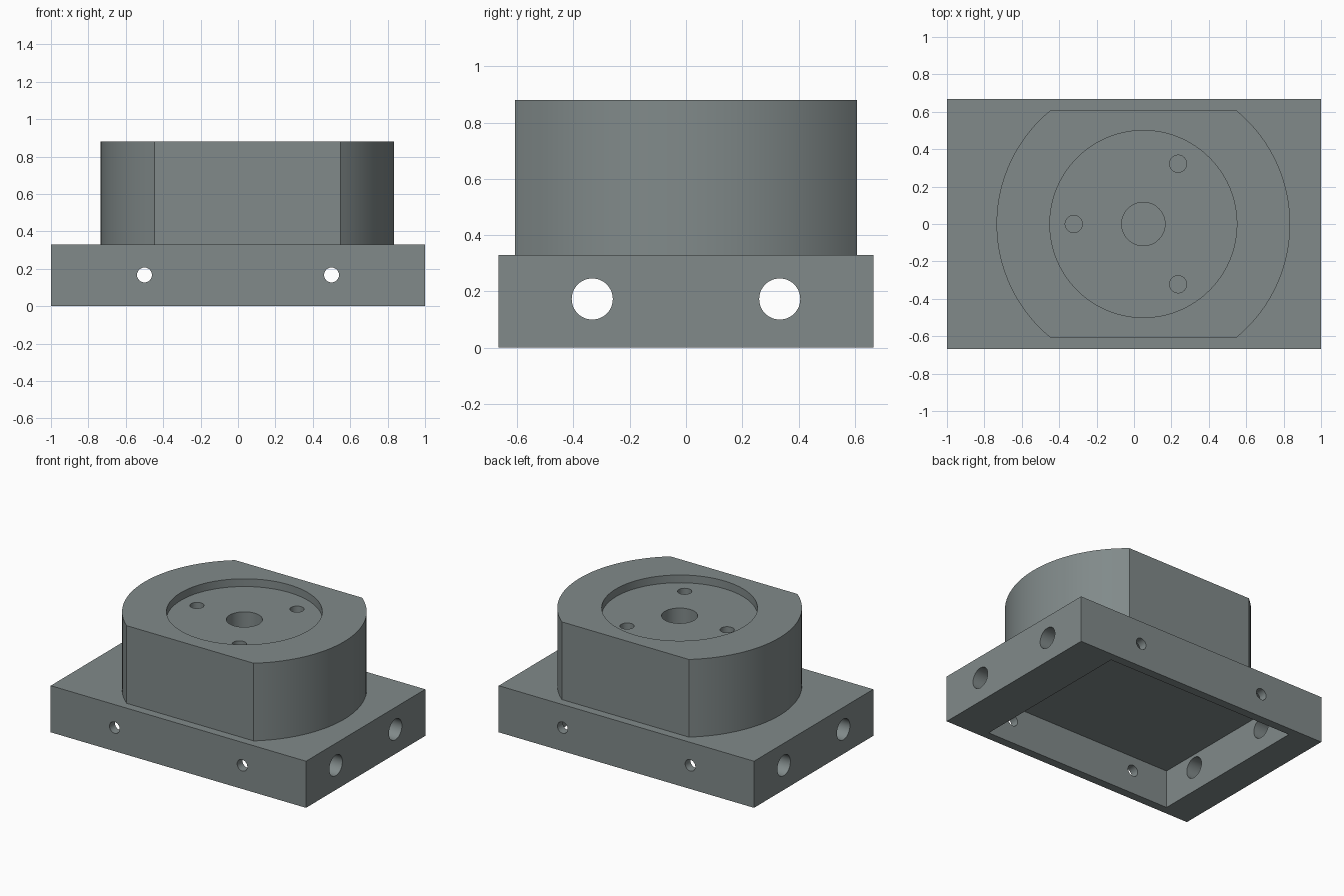
import bpy, bmesh, math
from mathutils import Vector

if "Cube" in bpy.data.objects:
    bpy.data.objects.remove(bpy.data.objects["Cube"])

grey = bpy.data.materials.new("slate grey")
grey.diffuse_color = (0.22, 0.255, 0.255, 1)
grey.use_nodes = True
grey.node_tree.nodes["Principled BSDF"].inputs["Base Color"].default_value = grey.diffuse_color

CX = 0.05                      # centre of the round boss
BASE_TOP, BOSS_TOP, FLOOR = 0.33, 0.88, 0.825


def prism(name, pts, z0, z1):
    """Extrude a closed xy outline from z0 to z1."""
    bm = bmesh.new()
    face = bm.faces.new([bm.verts.new((x, y, z0)) for x, y in pts])
    ext = bmesh.ops.extrude_face_region(bm, geom=[face])
    verts = [v for v in ext["geom"] if isinstance(v, bmesh.types.BMVert)]
    bmesh.ops.translate(bm, verts=verts, vec=(0, 0, z1 - z0))
    bmesh.ops.recalc_face_normals(bm, faces=bm.faces)
    me = bpy.data.meshes.new(name)
    bm.to_mesh(me)
    bm.free()
    me.materials.append(grey)
    ob = bpy.data.objects.new(name, me)
    bpy.context.collection.objects.link(ob)
    return ob


def box(name, x0, x1, y0, y1, z0, z1):
    return prism(name, [(x0, y0), (x1, y0), (x1, y1), (x0, y1)], z0, z1)


def rod(r, length, loc, axis="Z", n=48):
    """Cylinder cutter centred on loc along the given axis."""
    pts = [(r * math.cos(2 * math.pi * i / n), r * math.sin(2 * math.pi * i / n)) for i in range(n)]
    ob = prism("cutter", pts, -length / 2, length / 2)
    q = Vector((0, 0, 1)).rotation_difference(
        {"X": Vector((1, 0, 0)), "Y": Vector((0, 1, 0)), "Z": Vector((0, 0, 1))}[axis])
    ob.rotation_euler = q.to_euler()
    ob.location = loc
    return ob


def blind(r, x, y, top, bottom, n=48):
    """Vertical cutter reaching from above the top down to the bottom."""
    h = top + 0.05 - bottom
    return rod(r, h, (x, y, bottom + h / 2), "Z", n)


def cut(target, cutters):
    bpy.context.view_layer.objects.active = target
    for c in cutters:
        m = target.modifiers.new("cut", "BOOLEAN")
        m.operation, m.solver, m.object = "DIFFERENCE", "EXACT", c
        bpy.ops.object.modifier_apply(modifier=m.name)
        bpy.data.objects.remove(c)


# Base block, hollow from below, with cross-drilled holes
base = box("base", -1, 1, -0.667, 0.667, 0, BASE_TOP)
cutters = [box("cutter", -0.78, 0.70, -0.607, 0.607, -0.1, 0.268)]
cutters += [rod(0.04, 1.6, (x, 0, 0.167), "Y", 32) for x in (-0.5, 0.5)]
cutters += [rod(0.073, 2.4, (0, y, 0.173), "X") for y in (-0.333, 0.333)]
cut(base, cutters)

# Round boss with two flats
R, FLAT, N = 0.785, 0.607, 40
a = math.asin(FLAT / R)
arc = [-a + 2 * a * i / N for i in range(N + 1)]
outline = [(CX + R * math.cos(t), R * math.sin(t)) for t in arc]
outline += [(CX - R * math.cos(t), -R * math.sin(t)) for t in arc]
boss = prism("boss", outline, BASE_TOP, BOSS_TOP)

# Recess, centre bore and three bolt holes
cutters = [blind(0.5, CX, 0, BOSS_TOP, FLOOR, 96), blind(0.116, CX, 0, FLOOR, 0.55)]
for k in range(3):
    t = math.radians(60 + 120 * k)
    cutters.append(blind(0.046, CX + 0.372 * math.cos(t), 0.372 * math.sin(t), FLOOR, 0.66, 32))
cut(boss, cutters)

# Smooth curved walls, keep edges sharp
for ob in (base, boss):
    bpy.ops.object.select_all(action="DESELECT")
    ob.select_set(True)
    bpy.context.view_layer.objects.active = ob
    bpy.ops.object.shade_smooth_by_angle(angle=math.radians(30))
